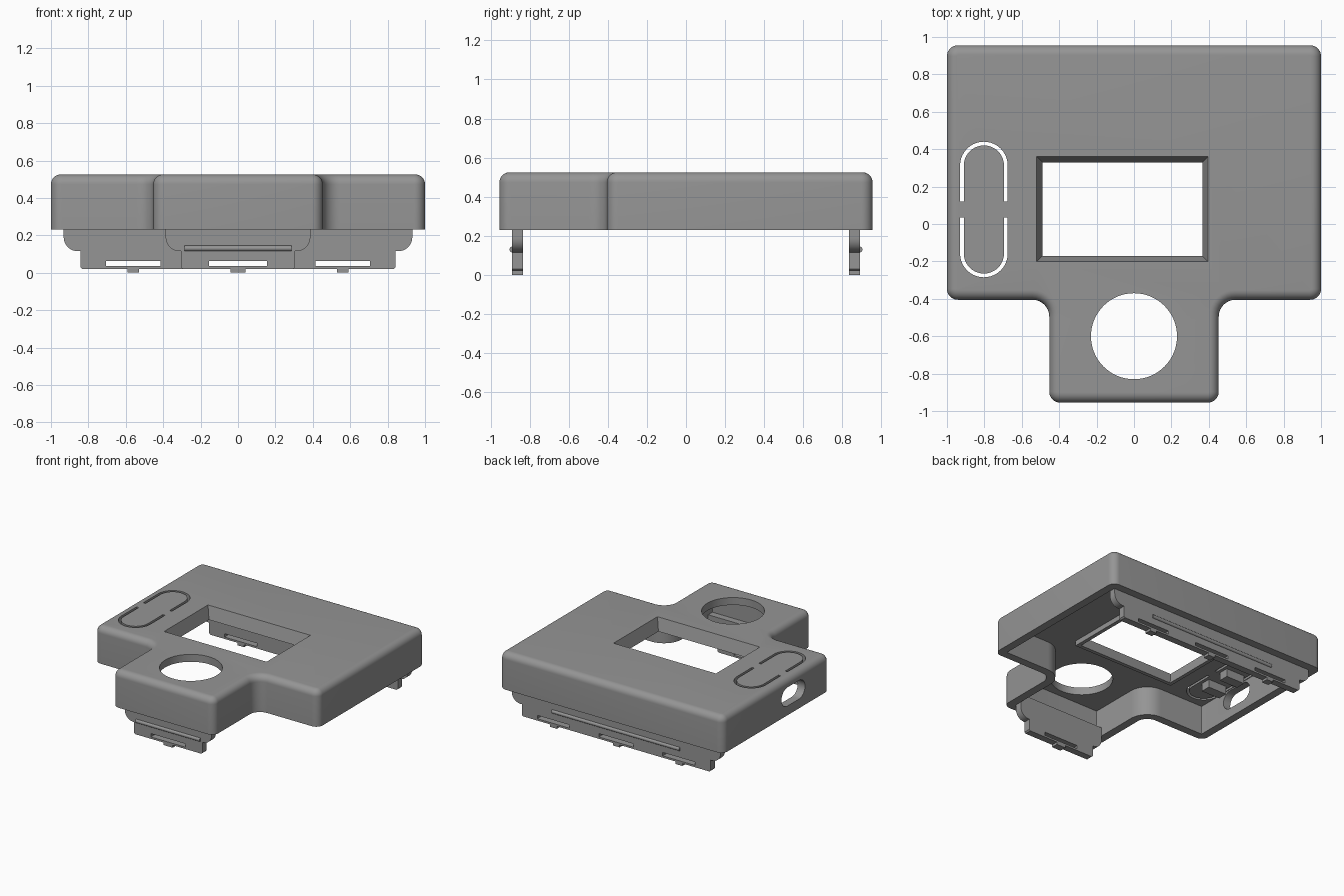
import bpy, bmesh, math
from mathutils import Vector

if "Cube" in bpy.data.objects:
    bpy.data.objects.remove(bpy.data.objects["Cube"])

grey = bpy.data.materials.new("mid_grey")
grey.diffuse_color = (0.3, 0.3, 0.3, 1)
grey.use_nodes = True
grey.node_tree.nodes["Principled BSDF"].inputs["Base Color"].default_value = grey.diffuse_color


def loft(name, rings):
    """Closed solid through rings of equal point count."""
    bm = bmesh.new()
    loops = [[bm.verts.new(p) for p in r] for r in rings]
    n = len(loops[0])
    for a, b in zip(loops, loops[1:]):
        for i in range(n):
            j = (i + 1) % n
            bm.faces.new((a[i], a[j], b[j], b[i]))
    bm.faces.new(loops[0][::-1])
    bm.faces.new(loops[-1])
    bmesh.ops.recalc_face_normals(bm, faces=bm.faces)
    me = bpy.data.meshes.new(name)
    bm.to_mesh(me)
    bm.free()
    me.materials.append(grey)
    ob = bpy.data.objects.new(name, me)
    bpy.context.collection.objects.link(ob)
    return ob


def prism(name, pts, z0, z1):
    return loft(name, [[(x, y, z) for x, y in pts] for z in (z0, z1)])


def rect(x0, x1, y0, y1):
    return [(x0, y0), (x1, y0), (x1, y1), (x0, y1)]


def box(name, x0, x1, y0, y1, z0, z1):
    return prism(name, rect(x0, x1, y0, y1), z0, z1)


def arc(cx, cy, r, a0, a1, n):
    return [(cx + r * math.cos(math.radians(a0 + (a1 - a0) * i / n)),
             cy + r * math.sin(math.radians(a0 + (a1 - a0) * i / n))) for i in range(n + 1)]


def combine(ob, other, op="DIFFERENCE"):
    other.hide_render = True
    m = ob.modifiers.new("cut", "BOOLEAN")
    m.operation, m.solver, m.object = op, "EXACT", other
    bpy.context.view_layer.objects.active = ob
    bpy.ops.object.modifier_apply(modifier=m.name)
    bpy.data.objects.remove(other)


def smooth(ob):
    bpy.ops.object.select_all(action="DESELECT")
    ob.select_set(True)
    bpy.context.view_layer.objects.active = ob
    bpy.ops.object.shade_smooth_by_angle(angle=math.radians(30))


# T-shaped outline with rounded corners, inset by d
CORNERS = [(-.453, -.955), (.453, -.955), (.453, -.405), (1, -.405),
           (1, .955), (-1, .955), (-1, -.405), (-.453, -.405)]


def outline(d, z, n=8):
    pts = []
    c = [Vector(p) for p in CORNERS]
    for i, p in enumerate(c):
        e1 = (p - c[i - 1]).normalized()
        e2 = (c[(i + 1) % len(c)] - p).normalized()
        n1, n2 = Vector((-e1.y, e1.x)), Vector((-e2.y, e2.x))
        s = 1 if e1.cross(e2) > 0 else -1
        r = max(.058 - d, .004) if s > 0 else .09 + d
        centre = p + (d + s * r) * (n1 + n2)
        for k in range(n + 1):
            t = math.pi / 2 * k / n
            q = centre - s * r * (n1 * math.cos(t) + n2 * math.sin(t))
            pts.append((q.x, q.y, z))
    return pts


# Shell with rounded top edge, hollow underneath
TOP, BASE, CEIL, R = .525, .23, .465, .052
rings = [outline(0, BASE)]
for k in range(9):
    t = math.pi / 2 * k / 8
    rings.append(outline(R * (1 - math.cos(t)), TOP - R + R * math.sin(t)))
shell = loft("shell", rings)
combine(shell, loft("cavity", [outline(.065, .1), outline(.065, CEIL)]))

# Window with a hanging rim and sloping sides
combine(shell, box("window_rim", -.52, .395, -.2, .36, .425, .49), "UNION")


def window_ring(z):
    d = .03 * (TOP - z) / .1
    return [(x, y, z) for x, y in rect(-.52 + d, .395 - d, -.2 + d, .36 - d)]


combine(shell, loft("window_cut", [window_ring(.4), window_ring(.56)]))

# Round opening in the front part
combine(shell, prism("round_cut", arc(0, -.6, .23, 0, 360, 64)[:-1], .4, .6))

# Two U-shaped slots that free the push buttons
for s in (1, -1):
    u = [(-.675, .043)] + arc(-.8025, .235, .1275, 0, 180, 20) + [(-.93, .043)]
    u += [(-.91, .043)] + arc(-.8025, .235, .1075, 180, 0, 20) + [(-.695, .043)]
    combine(shell, prism("button_slot", [(x, .0775 + s * y) for x, y in u], .4, .6))

# Pill-shaped port in the left wall
pill = arc(.135, .38, .075, -90, 90, 12) + arc(-.015, .38, .075, 90, 270, 12)
combine(shell, loft("port_cut", [[(x, y, z) for y, z in pill] for x in (-1.1, -.91)]))
smooth(shell)

# Button posts under the free ends
for y in (-.08, .125):
    box("button_post", -.885, -.72, y, y + .08, .4, CEIL + .005)


# Hanging clip plates, front and back
def clip(side, label, w, step, r, slots, ridge, nub):
    half = [(step - .01, .02), (step, .03), (step, .19 - r)]
    half += arc(w - r, .19, r, -90, 0, 8) + [(w, .3)]
    prof = half + [(-x, z) for x, z in reversed(half)]
    plate = loft(label + "_clip", [[(x, side * y, z) for x, z in prof] for y in (.835, .89)])
    for c, h in slots:
        combine(plate, box("slot", c - h, c + h, side * .8625 - .1, side * .8625 + .1, .035, .062))
    smooth(plate)
    # Snap ridge on the outer face
    ring = arc(0, 0, .015, 0, 360, 16)[:-1]
    smooth(loft(label + "_ridge", [[(x, side * .888 + a, .13 + b) for a, b in ring]
                                   for x in (-ridge, ridge)]))
    # Small nubs along the lower edge
    for c, h in slots:
        box(label + "_nub", c - nub, c + nub, side * .8625 - .0275, side * .8625 + .0275, 0, .022)


clip(-1, "front", .387, .305, .075, [(0, .155)], .287, .04)
clip(1, "back", .932, .842, .075, [(-.56, .145), (0, .155), (.56, .145)], .57, .03)
